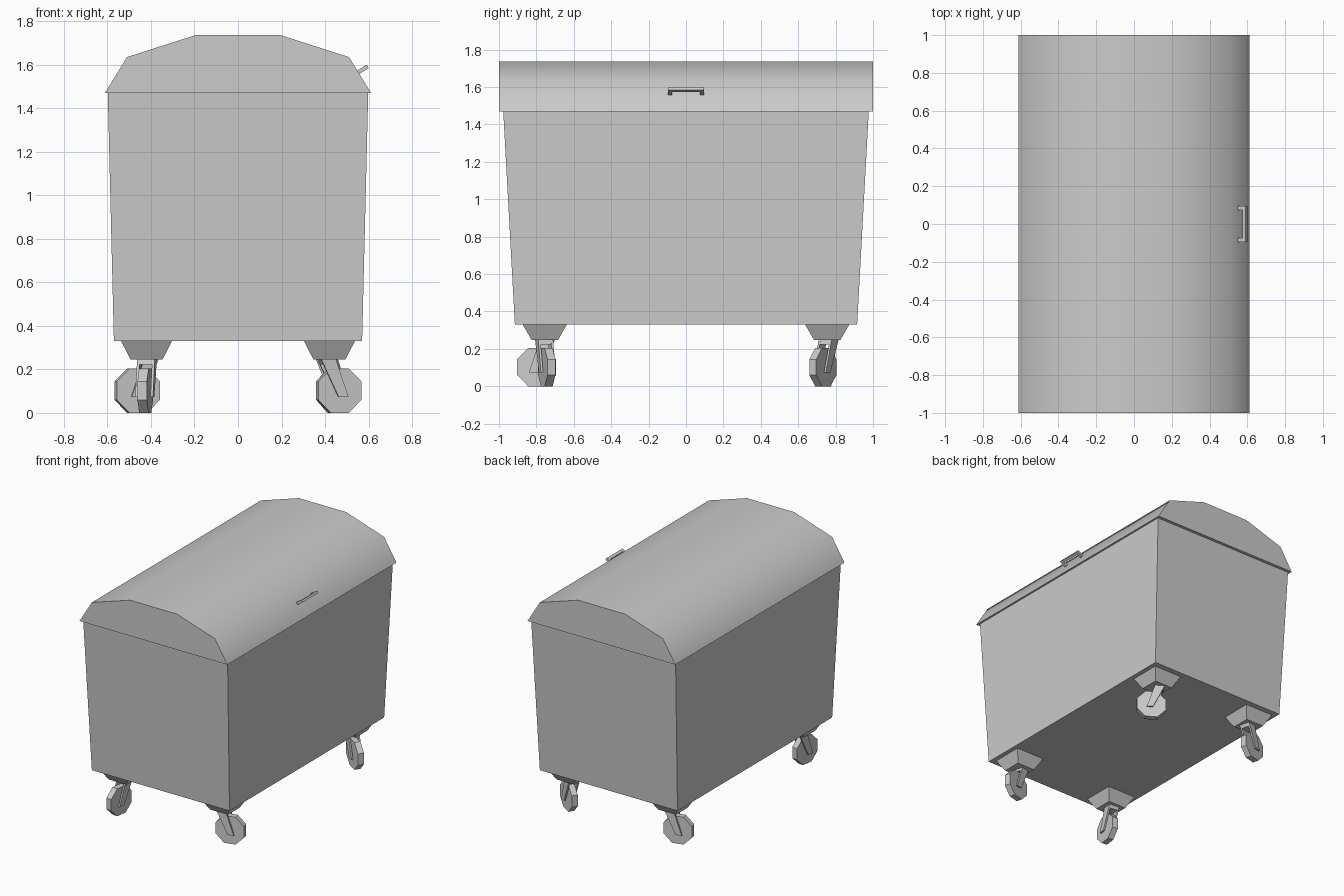
import bpy, bmesh, math
from mathutils import Matrix, Vector

if "Cube" in bpy.data.objects:
    bpy.data.objects.remove(bpy.data.objects["Cube"])


def finish(bm, name, matrix=None):
    bmesh.ops.recalc_face_normals(bm, faces=bm.faces)
    if matrix:
        bm.transform(matrix)
    mesh = bpy.data.meshes.new(name)
    bm.to_mesh(mesh)
    bm.free()
    ob = bpy.data.objects.new(name, mesh)
    bpy.context.collection.objects.link(ob)
    return ob


def add_prism(bm, profile, y0, y1):
    """Extrude an x/z profile along y."""
    verts = [bm.verts.new((x, y0, z)) for x, z in profile]
    face = bm.faces.new(verts)
    new = bmesh.ops.extrude_face_region(bm, geom=[face])["geom"]
    bmesh.ops.translate(bm, vec=(0, y1 - y0, 0),
                        verts=[v for v in new if isinstance(v, bmesh.types.BMVert)])


def frustum(name, x, y, bottom, top, z0, z1):
    """Tapered box with half sizes for its bottom and top."""
    bm = bmesh.new()
    bmesh.ops.create_cube(bm, size=2)
    for v in bm.verts:
        hx, hy = top if v.co.z > 0 else bottom
        v.co = (x + v.co.x * hx, y + v.co.y * hy, z1 if v.co.z > 0 else z0)
    return finish(bm, name)


# Tapered container
frustum("container_body", 0, 0, (0.57, 0.915), (0.598, 0.977), 0.33, 1.468)

# Smooth arched lid
half = [(0.612, 1.468), (0.51, 1.634), (0.195, 1.735)]
bm = bmesh.new()
add_prism(bm, half + [(-x, z) for x, z in reversed(half)], -1, 1)
lid = finish(bm, "lid")
bpy.context.view_layer.objects.active = lid
lid.select_set(True)
bpy.ops.object.shade_smooth_by_angle(angle=math.radians(50))
lid.select_set(False)

# Lid handle: two arms along the lid's normal and a bar between them
bm = bmesh.new()
add_prism(bm, [(0.03, -0.009), (0.05, -0.009), (0.05, 0.009), (0.03, 0.009)], -0.095, 0.095)
for y in (-0.095, 0.075):
    add_prism(bm, [(-0.005, -0.009), (0.03, -0.009), (0.03, 0.009), (-0.005, 0.009)], y, y + 0.02)
tilt = math.atan2(0.102, 0.166)
finish(bm, "lid_handle",
       Matrix.Translation((0.553, 0, 1.565)) @ Matrix.Rotation(-tilt, 4, 'Y'))

# Swivelling casters: position and trailing direction in degrees
casters = {
    "front_right": (0.42, -0.755, 14),
    "front_left": (-0.42, -0.755, 262),
    "back_right": (0.42, 0.755, -32),
    "back_left": (-0.42, 0.755, 194),
}
for label, (x, y, angle) in casters.items():
    frustum(label + "_mount", x, y, (0.074, 0.07), (0.117, 0.118), 0.246, 0.33)
    swivel = Matrix.Translation((x, y, 0)) @ Matrix.Rotation(math.radians(angle), 4, 'Z')

    # Fork with slanted side plates
    bm = bmesh.new()
    for v in (-0.041, 0.029):
        add_prism(bm, [(-0.05, 0.25), (0.02, 0.25), (0.08, 0.073), (0.034, 0.073)], v, v + 0.012)
    add_prism(bm, [(-0.05, 0.25), (0.02, 0.25), (0.028, 0.222), (-0.038, 0.222)], -0.03, 0.03)
    finish(bm, label + "_fork", swivel)

    # Octagonal wheel standing on a flat side
    bm = bmesh.new()
    r = 0.102 / math.cos(math.pi / 8)
    ring = [(0.044 + r * math.cos((i + 0.5) * math.pi / 4),
             0.102 + r * math.sin((i + 0.5) * math.pi / 4)) for i in range(8)]
    add_prism(bm, ring, -0.022, 0.022)
    finish(bm, label + "_wheel", swivel)
